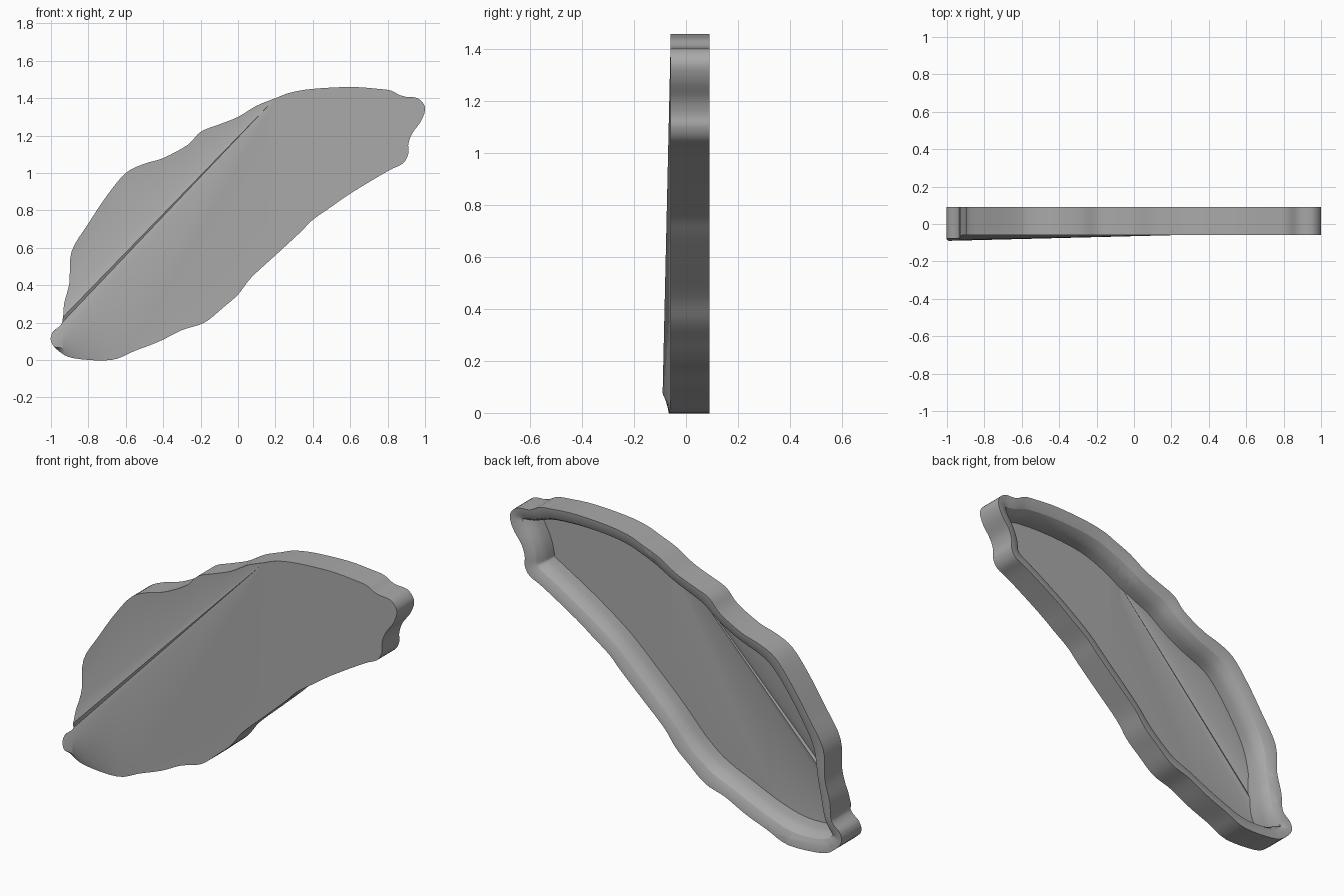
import bpy, bmesh, math
from mathutils import Vector

cube = bpy.data.objects.get("Cube")
if cube:
    bpy.data.objects.remove(cube, do_unlink=True)

# Wavy outline in hundredths (x, z), clockwise from the lower left tip
OUTLINE = [(-100, 10), (-99, 15), (-94, 20), (-93, 30), (-90, 42), (-89, 58), (-80, 73),
           (-70, 88), (-60, 100), (-50, 105), (-40, 108), (-27, 115), (-20, 122), (-10, 126),
           (0, 130), (10, 136), (20, 140), (28, 143), (40, 145), (60, 146), (75, 145),
           (82, 144), (88, 141), (96, 140), (100, 135), (98, 128), (93, 121), (91, 115),
           (91, 110), (88, 105), (80, 101), (60, 89), (50, 82), (40, 75), (33, 68), (20, 56),
           (7, 44), (0, 35), (-8, 28), (-18, 20), (-30, 16), (-42, 10), (-55, 5), (-68, 0),
           (-88, 1), (-96, 5)]
FRONT, BACK, FLOOR = -0.06, 0.09, -0.045
STEPS = 4


def smooth_loop(points):
    """Closed Catmull-Rom curve through the points."""
    pts = [Vector(p) / 100 for p in points]
    n, out = len(pts), []
    for i in range(n):
        a, b, c, d = (pts[(i + k) % n] for k in (-1, 0, 1, 2))
        for s in range(STEPS):
            t = s / STEPS
            out.append(0.5 * (2 * b + (c - a) * t + (2 * a - 5 * b + 4 * c - d) * t ** 2
                              + (3 * b - a - 3 * c + d) * t ** 3))
    return out


def relax(points, rounds):
    n = len(points)
    for _ in range(rounds):
        points = [(points[i - 1] + points[i] * 2 + points[(i + 1) % n]) / 4 for i in range(n)]
    return points


outer = smooth_loop(OUTLINE)
count = len(outer)
soft = relax(outer, 8)
inward = []
for i in range(count):
    t = (soft[(i + 1) % count] - soft[i - 1]).normalized()
    inward.append(Vector((t.y, -t.x)))
WIDTH = 0.085
inner = relax([p + n * WIDTH for p, n in zip(soft, inward)], 6)

# Wall and rounded rim: loops as (share of the rim width, depth)
profile = [(0, FRONT), (0, BACK), (0.35, 0.087), (0.7, 0.072), (0.92, 0.04), (1, 0), (1, FLOOR)]
bm = bmesh.new()
loops = []
for share, y in profile:
    ring = [a.lerp(b, share) for a, b in zip(outer, inner)]
    loops.append([bm.verts.new((p.x, y, p.y)) for p in ring])
for a, b in zip(loops, loops[1:]):
    for i in range(count):
        j = (i + 1) % count
        bm.faces.new((a[i], a[j], b[j], b[i]))

# Front plate and the recessed floor behind it
caps = [bm.faces.new(loops[0]), bm.faces.new(loops[-1])]
bmesh.ops.triangulate(bm, faces=caps)
bmesh.ops.recalc_face_normals(bm, faces=bm.faces)

# Ridge: folds fanning from one apex to the lower left, each with a height
APEX = Vector((0.2, 1.4))
folds = [(Vector(p) - APEX, h) for p, h in (
    ((-0.93, 0.33), 0), ((-0.945, 0.22), 0.025), ((-0.95, 0.19), 0.016),
    ((-0.99, 0.08), 0.03), ((-0.57, 0.05), 0))]
LOW_A, LOW_B = Vector((-0.99, 0.07)), Vector((-0.6, 0.03))
low_dir = LOW_B - LOW_A


def cut(point, direction):
    bmesh.ops.bisect_plane(bm, geom=bm.verts[:] + bm.edges[:] + bm.faces[:], dist=1e-5,
                           plane_co=(point.x, 0, point.y),
                           plane_no=(-direction.y, 0, direction.x))


def cross(a, b):
    return a.x * b.y - a.y * b.x


def ridge_height(p):
    q = p - APEX
    for (d1, h1), (d2, h2) in zip(folds, folds[1:]):
        area = cross(d1, d2)
        s, t = cross(q, d2) / area, cross(d1, q) / area
        if s >= -1e-4 and t >= -1e-4:
            h = max(0, s * h1 + t * h2)
            below = cross(low_dir, p - LOW_A) < -1e-4
            return min(h, 0.006) if below else h
    return 0


for direction, _ in folds:
    cut(APEX, direction)
cut(LOW_A, low_dir)
for v in bm.verts:
    if v.co.y < FLOOR + 0.001:
        v.co.y -= ridge_height(Vector((v.co.x, v.co.z)))

mesh = bpy.data.meshes.new("wing_shell")
bm.to_mesh(mesh)
bm.free()
shell = bpy.data.objects.new("wing_shell", mesh)
bpy.context.collection.objects.link(shell)

# Plain grey
grey = bpy.data.materials.new("plain grey")
grey.use_nodes = True
colour = (0.4, 0.4, 0.4, 1)
grey.diffuse_color = colour
grey.node_tree.nodes["Principled BSDF"].inputs["Base Color"].default_value = colour
mesh.materials.append(grey)

bpy.context.view_layer.objects.active = shell
shell.select_set(True)
bpy.ops.object.shade_smooth_by_angle(angle=math.radians(30))
